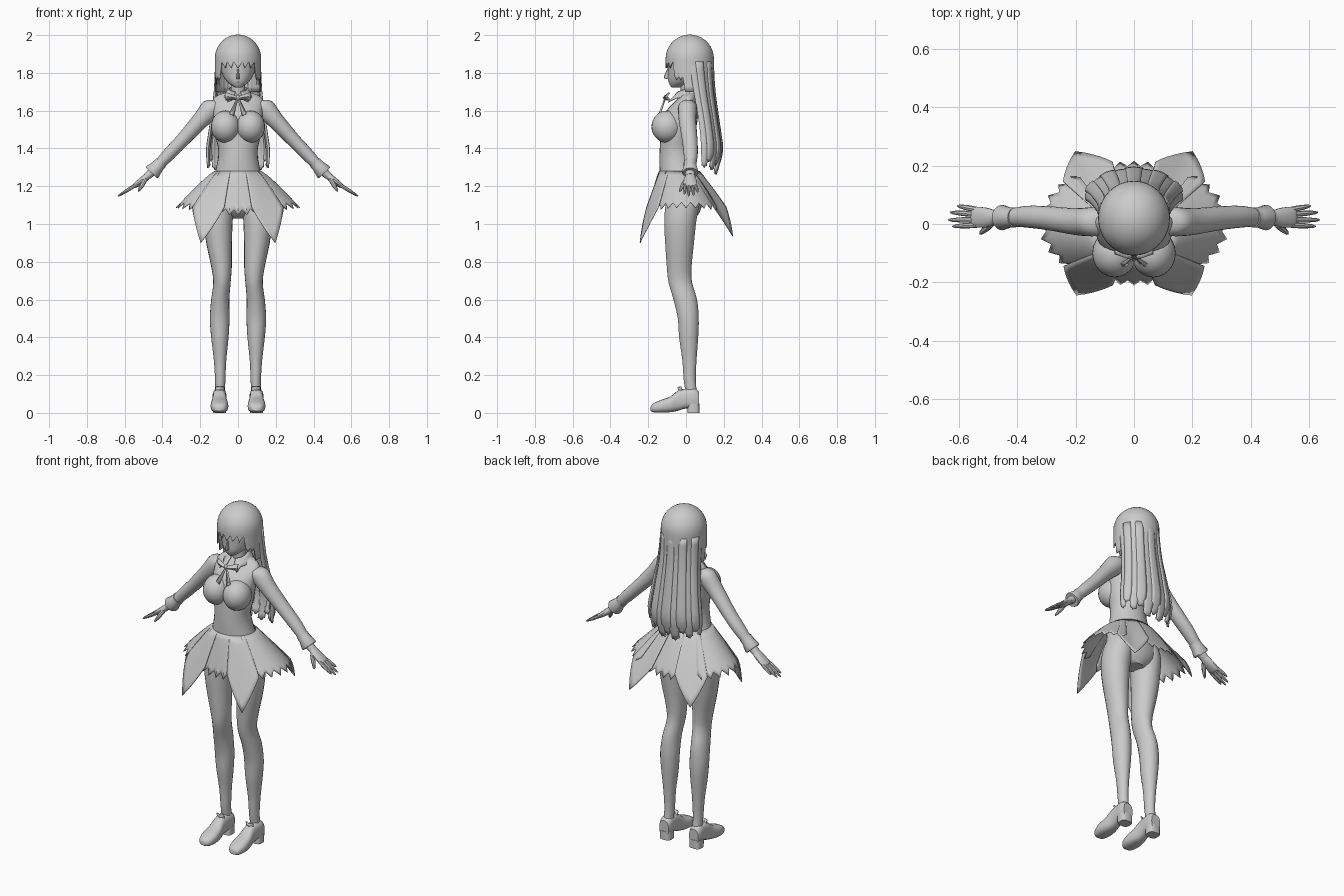
import bpy, bmesh
from math import sin, cos, pi, radians, sqrt
from mathutils import Vector

if "Cube" in bpy.data.objects:
    bpy.data.objects.remove(bpy.data.objects["Cube"])

gray = bpy.data.materials.new("plain gray")
gray.use_nodes = True
gray.diffuse_color = (0.6, 0.6, 0.6, 1)
gray.node_tree.nodes["Principled BSDF"].inputs["Base Color"].default_value = (0.6, 0.6, 0.6, 1)


def finish(name, bm, thick=0):
    bmesh.ops.recalc_face_normals(bm, faces=bm.faces)
    mesh = bpy.data.meshes.new(name)
    bm.to_mesh(mesh)
    bm.free()
    ob = bpy.data.objects.new(name, mesh)
    bpy.context.collection.objects.link(ob)
    mesh.materials.append(gray)
    bpy.ops.object.select_all(action='DESELECT')
    ob.select_set(True)
    bpy.context.view_layer.objects.active = ob
    bpy.ops.object.shade_smooth_by_angle(angle=radians(40))
    if thick:
        mod = ob.modifiers.new("thickness", 'SOLIDIFY')
        mod.thickness = thick
        mod.offset = 0
    return ob


def smooth_rows(rows, steps):
    """Catmull-Rom interpolation between cross-sections."""
    rows = [Vector(r) for r in rows]
    p = [rows[0]] + rows + [rows[-1]]
    out = []
    for k in range(1, len(p) - 2):
        a, b, c, d = p[k - 1:k + 3]
        for s in range(steps):
            t = s / steps
            out.append(b + (c - a) * t / 2 + (a * 2 - b * 5 + c * 4 - d) * t * t / 2
                       + (b * 3 - a - c * 3 + d) * t ** 3 / 2)
    return out + [rows[-1]]


def loft(name, rows, u=(1, 0, 0), v=(0, 1, 0), sides=20, steps=3, square=1.0):
    """Rows are x, y, z and two radii along the axes u and v."""
    u, v = Vector(u).normalized(), Vector(v).normalized()
    bm = bmesh.new()
    rings = []
    for x, y, z, ru, rv in smooth_rows(rows, steps):
        ring = []
        for i in range(sides):
            c, s = cos(2 * pi * i / sides), sin(2 * pi * i / sides)
            c, s = [abs(w) ** square * (1 if w > 0 else -1) for w in (c, s)]
            ring.append(bm.verts.new(Vector((x, y, z)) + u * ru * c + v * rv * s))
        rings.append(ring)
    for a, b in zip(rings, rings[1:]):
        for i in range(sides):
            j = (i + 1) % sides
            bm.faces.new((a[i], a[j], b[j], b[i]))
    bm.faces.new(rings[0])
    bm.faces.new(rings[-1])
    return finish(name, bm)


def sheet(name, nu, nv, f, thick=0.004):
    """Grid surface from f(i, t): column i, depth t from 0 to 1."""
    bm = bmesh.new()
    g = [[bm.verts.new(f(i, j / nv)) for j in range(nv + 1)] for i in range(nu + 1)]
    for i in range(nu):
        for j in range(nv):
            bm.faces.new((g[i][j], g[i + 1][j], g[i + 1][j + 1], g[i][j + 1]))
    bmesh.ops.remove_doubles(bm, verts=bm.verts, dist=0.0002)
    return finish(name, bm, thick)


def ball(name, pos, radii):
    bm = bmesh.new()
    bmesh.ops.create_uvsphere(bm, u_segments=24, v_segments=14, radius=1)
    bmesh.ops.scale(bm, vec=radii, verts=bm.verts)
    bmesh.ops.translate(bm, vec=pos, verts=bm.verts)
    return finish(name, bm)


def stick(name, a, b, r0, r1):
    a, b = Vector(a), Vector(b)
    v = Vector((0, 1, 0))
    u = (b - a).cross(v)
    rows = [(*a.lerp(b, t), r, r) for t, r in ((0, r0), (.5, r0), (.9, r1), (1, r1 * .4))]
    return loft(name, rows, u, (b - a).cross(u), sides=8, steps=1)


# Torso, neck and head
loft("torso", [(0, 0, 1.03, .05, .05), (0, -.01, 1.08, .13, .09), (0, -.015, 1.15, .16, .1),
               (0, -.03, 1.22, .145, .105), (0, -.04, 1.28, .12, .1), (0, -.05, 1.38, .103, .09),
               (0, -.045, 1.46, .118, .09), (0, -.035, 1.54, .127, .095), (0, -.02, 1.6, .132, .085),
               (0, .003, 1.65, .135, .06), (0, .015, 1.68, .11, .045), (0, .02, 1.7, .05, .038)], sides=28)
loft("neck", [(0, .02, 1.66, .045, .042), (0, .01, 1.71, .038, .038), (0, .01, 1.8, .04, .04)])
loft("head", [(0, -.055, 1.722, .014, .02), (0, -.045, 1.735, .036, .04), (0, -.022, 1.76, .064, .072),
              (0, -.002, 1.8, .086, .094), (0, .01, 1.86, .1, .106), (0, .015, 1.93, .085, .09)], sides=28)
loft("nose", [(0, -.098, 1.768, .008, .006), (0, -.105, 1.776, .009, .013), (0, -.095, 1.82, .004, .005)], sides=8)
ball("lips", (0, -.083, 1.752), (.016, .01, .006))


# Hair cap with a pointed fringe and side locks
def hair_cap(i, t):
    a = -pi / 2 + 2 * pi * i / 64
    off = min(i, 64 - i)
    if off < 9:
        hem = 1.825 + .035 * (off % 3) / 2
    elif off < 14:
        hem = 1.76 + .02 * (off % 2)
    else:
        hem = 1.7
    phi = min(t / .6, 1) * pi / 2
    z = 1.875 + .125 * cos(phi) - max(0, t - .6) / .4 * (1.875 - hem)
    r = sin(phi)
    return (.12 * r * cos(a), .02 + .125 * r * sin(a), z)


sheet("hair_cap", 64, 15, hair_cap, .006)

# Long back hair made of overlapping locks
hair_path = smooth_rows([(.0, .115, .02, .115, 1.86), (0, .122, .045, .1, 1.7), (0, .145, .075, .095, 1.52),
                         (0, .162, .085, .1, 1.38), (0, .158, .085, .075, 1.26)], 3)
LOCKS = 11
for k in range(LOCKS):
    def lock(i, t, k=k):
        _, rx, cy, ry, z = hair_path[round(t * 12)]
        half = pi / LOCKS * (.62 if t < .9 else .5)
        a = pi * (k + .5) / LOCKS + (i / 2 - 1) * half
        grow = 1 + (.035 if k % 2 else -.01) + .02 * (1 - (i / 2 - 1) ** 2)
        z += t ** 4 * (.035 if k % 2 else 0) + t ** 4 * .05 * abs(cos(a)) - (.012 if t == 1 and i == 2 else 0)
        return (rx * grow * cos(a), cy + ry * grow * sin(a), z)
    sheet("hair_lock", 4, 12, lock, .012)


# Skirt panels: centre angle, half width, columns, kind
def skirt_panel(name, mid, half, cols, kind, lift):
    def f(i, t):
        w = 2 * i / cols - 1
        a = radians(mid + half * w)
        c, s = cos(a), sin(a)
        ry = .205 if s < 0 else .21
        r = 1 / sqrt((c / .315) ** 2 + (s / ry) ** 2)
        x0, y0 = .122 * c, -.035 + .106 * s
        if kind == "point":
            k = 1 - abs(w)
            z1 = 1.09 - (.19 if s < 0 else .155) * k
            r *= 1 + .29 * k
        else:
            z1 = 1.045 + .04 * abs(c) ** 2 + (.03 if i % 2 == 0 else 0)
            r *= .94 if i % 2 == 0 else 1.02
        e = t ** .85
        r_out = 1 + lift * t
        return (x0 + (r * r_out * c - x0) * e, y0 + (r * r_out * s - y0) * e, 1.28 + (z1 - 1.28) * t)
    sheet(name, cols, 8, f)


skirt_panel("skirt_front", -90, 32, 10, "zigzag", 0)
skirt_panel("skirt_back", 90, 32, 10, "zigzag", 0)
for side in (0, 180):
    skirt_panel("skirt_side", side, 41, 18, "zigzag", .02)
for corner in (51, 129, 231, 309):
    skirt_panel("skirt_point", corner, 20, 10, "point", .04)


# Collar, tilted down towards the front
def collar(i, t):
    a = -pi / 2 + .3 + (2 * pi - .6) * i / 24
    tip = .03 if i in (1, 23) else 0
    r = .048 + (.032 + tip) * t
    return (r * cos(a), .005 + r * 1.05 * sin(a), 1.715 + .015 * sin(a) - t * (.04 + tip * .6))


sheet("collar", 24, 3, collar)

# Ribbon bow with two loops and two tails
ball("ribbon_knot", (0, -.108, 1.668), (.013, .012, .014))
for sx in (1, -1):
    sheet("ribbon_loop", 2, 3, lambda i, t: (
        sx * (.005 + .06 * t), -.108 + .02 * t - .012 * (i == 1),
        1.668 + .008 * t + (i - 1) * (.007 + .013 * t)), .008)
    sheet("ribbon_tail", 2, 3, lambda i, t: (
        sx * (.004 + .034 * t + (i - 1) * (.004 + .01 * t)), -.11 - .03 * t - .004 * (i == 1),
        1.66 - .09 * t + (.012 * t if i == 1 else 0)), .005)

    # Bust and legs
    ball("breast", (sx * .066, -.1, 1.515), (.077, .083, .085))
    loft("leg", [(sx * x, y, z, rx, ry) for x, y, z, rx, ry in (
        (.095, .03, .1, .026, .03), (.094, .02, .17, .027, .032), (.095, .018, .28, .033, .038),
        (.096, .014, .4, .046, .051), (.097, .012, .5, .052, .056), (.094, -.004, .6, .048, .063),
        (.085, -.03, .69, .046, .063), (.087, -.036, .77, .054, .066), (.1, -.034, .9, .068, .077),
        (.105, -.03, 1.02, .077, .086), (.095, -.015, 1.13, .075, .09), (.085, -.015, 1.2, .05, .07))], sides=22)

    # Shoe and heel
    loft("shoe", [(sx * .098, y, z, rx, rz) for y, z, rx, rz in (
        (-.187, .022, .02, .012), (-.172, .027, .036, .024), (-.13, .035, .047, .034),
        (-.08, .046, .043, .042), (-.04, .066, .036, .054), (0, .076, .036, .052),
        (.045, .076, .037, .054), (.068, .068, .03, .045))], v=(0, 0, 1), square=.75)
    loft("heel", [(sx * .098, .04, 0, .035, .032), (sx * .098, .04, .05, .036, .031)], steps=1, square=.6)
    sheet("shoe_tongue", 2, 2, lambda i, t: (
        sx * .096 + (i - 1) * .022, -.03 - .012 * t + .014 * abs(i - 1), 1 * .1 + .038 * t), .008)

    # Arm and flared cuff, ringed across the sloping axis
    slope = (sx * .735, 0, .68)
    loft("arm", [(sx * x, y, z, ru, rv) for x, y, z, ru, rv in (
        (.095, .01, 1.63, .04, .045), (.14, .008, 1.612, .055, .05), (.2, .008, 1.547, .045, .046),
        (.295, .02, 1.443, .037, .041), (.37, .025, 1.365, .034, .037), (.44, .022, 1.29, .025, .028),
        (.48, .022, 1.253, .02, .025))], slope)
    loft("cuff", [(sx * x, .022, z, r, r) for x, z, r in (
        (.408, 1.325, .034), (.425, 1.306, .034), (.452, 1.276, .044), (.458, 1.27, .04))],
        slope, sides=16, steps=1)

    # Hand
    loft("palm", [(sx * .47, .022, 1.262, .018, .022), (sx * .505, .022, 1.233, .018, .034),
                  (sx * .545, .024, 1.204, .013, .036), (sx * .556, .024, 1.197, .006, .03)],
         (sx * .6, 0, .8), sides=14)
    for base, tip, reach in ((.05, .062, .605), (.033, .04, .63), (.014, .014, .636), (-.004, -.008, .622)):
        stick("finger", (sx * .54, base, 1.207), (sx * reach, tip, 1.147 + (.636 - reach) * .7), .0095, .006)
    stick("thumb", (sx * .49, 0, 1.236), (sx * .528, -.034, 1.172), .012, .007)
